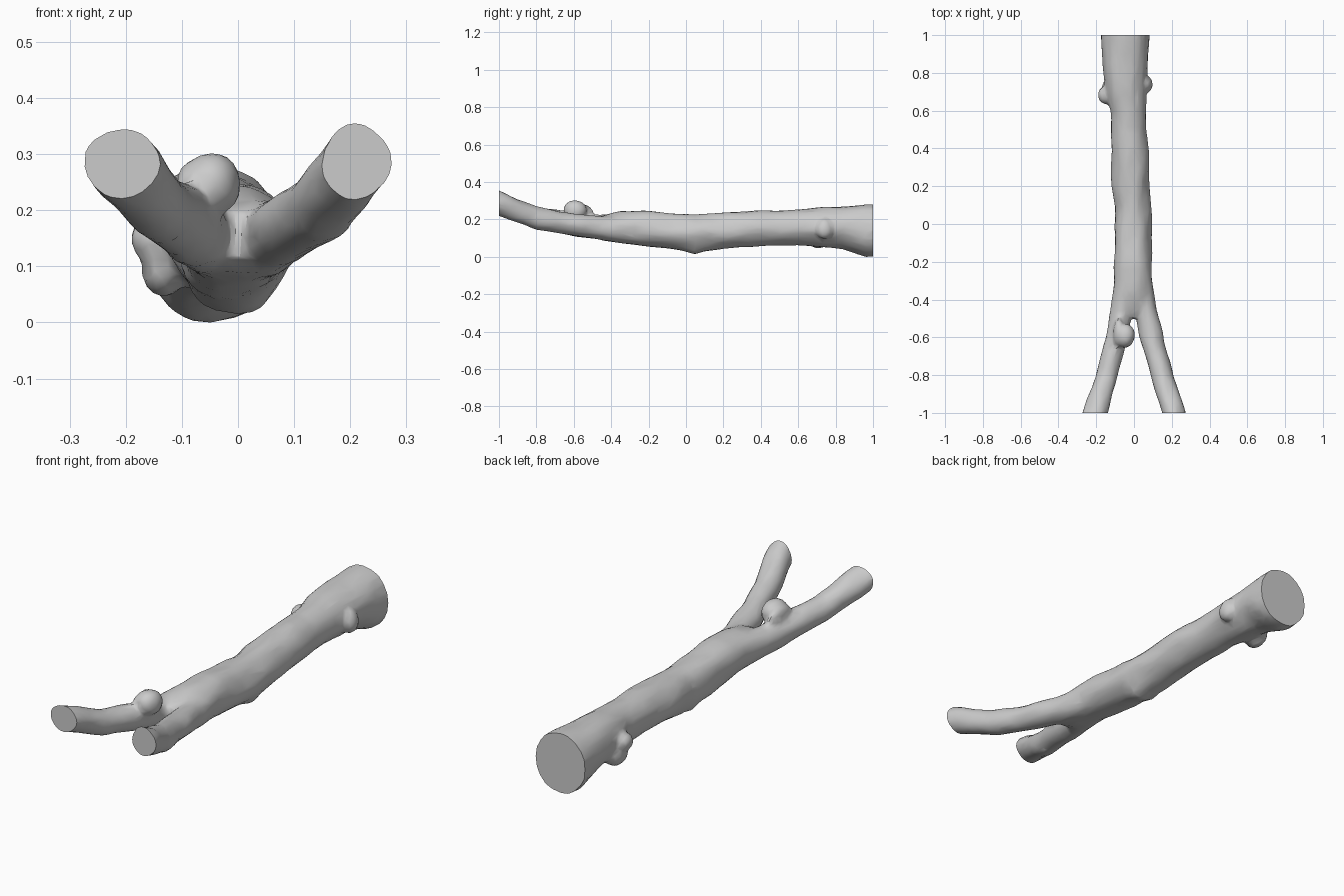
import bpy, bmesh, math
from mathutils import Vector, noise

cube = bpy.data.objects.get("Cube")
if cube:
    bpy.data.objects.remove(cube)

bark = bpy.data.materials.new("grey bark")
bark.use_nodes = True
bark.diffuse_color = (0.6, 0.6, 0.6, 1)
bark.node_tree.nodes["Principled BSDF"].inputs["Base Color"].default_value = (0.6, 0.6, 0.6, 1)

SIDES = 20
bm = bmesh.new()


def limb(stations):
    """Loft oval rings; each station is y, left x, right x, bottom z, top z."""
    rings = []
    for y, x0, x1, z0, z1 in stations:
        ring = []
        for i in range(SIDES):
            a = math.tau * i / SIDES
            ring.append(bm.verts.new(((x0 + x1) / 2 + (x1 - x0) / 2 * math.cos(a), y,
                                      (z0 + z1) / 2 + (z1 - z0) / 2 * math.sin(a))))
        rings.append(ring)
    for a, b in zip(rings, rings[1:]):
        for i in range(SIDES):
            j = (i + 1) % SIDES
            bm.faces.new((a[i], a[j], b[j], b[i]))
    bm.faces.new(rings[0][::-1])
    bm.faces.new(rings[-1])


def knot(center, radii):
    """Rounded stump of a lost twig."""
    made = bmesh.ops.create_icosphere(bm, subdivisions=3, radius=1)
    for v in made["verts"]:
        v.co = Vector(c + r * p for c, r, p in zip(center, radii, v.co))


# Trunk, from the flared butt to the fork
limb([(1.06, -.178, .082, .005, .278), (.96, -.174, .08, -.002, .277),
      (.90, -.168, .075, .022, .272), (.84, -.165, .07, .042, .27),
      (.7, -.155, .066, .055, .262), (.6, -.127, .062, .06, .25),
      (.4, -.12, .075, .058, .246), (.2, -.115, .082, .045, .235),
      (.1, -.106, .087, .028, .225), (.05, -.104, .09, .012, .222),
      (-.02, -.104, .092, .03, .228), (-.2, -.104, .092, .048, .241),
      (-.35, -.107, .1, .072, .241), (-.45, -.11, .105, .088, .222),
      (-.5, -.09, .08, .11, .2)])

# Two branches curving upward
limb([(-.25, -.1, .04, .07, .23), (-.45, -.125, .0, .09, .225),
      (-.6, -.15, -.035, .112, .232), (-.8, -.2, -.085, .15, .265),
      (-.9, -.235, -.11, .183, .3), (-1.06, -.297, -.157, .242, .368)])
limb([(-.25, -.02, .09, .07, .22), (-.45, -.005, .12, .09, .215),
      (-.6, .03, .157, .112, .225), (-.8, .088, .21, .15, .268),
      (-.9, .118, .24, .18, .306), (-1.06, .168, .288, .237, .374)])

# Knots on the branch and on the butt
knot((-.045, -.59, .245), (.05, .06, .053))
knot((-.082, -.57, .235), (.03, .08, .048))
knot((-.145, .685, .145), (.043, .05, .045))
knot((-.13, .71, .10), (.042, .07, .055))
knot((.062, .74, .15), (.032, .045, .055))

mesh = bpy.data.meshes.new("forked_log")
bmesh.ops.recalc_face_normals(bm, faces=bm.faces)
bm.to_mesh(mesh)
bm.free()
log = bpy.data.objects.new("forked_log", mesh)
bpy.context.collection.objects.link(log)


def bake():
    """Replace the mesh by its modified result."""
    graph = bpy.context.evaluated_depsgraph_get()
    graph.update()
    result = bpy.data.meshes.new_from_object(log.evaluated_get(graph))
    log.modifiers.clear()
    log.data = result


# Fuse the parts into one skin
remesh = log.modifiers.new("fuse", "REMESH")
remesh.mode = "VOXEL"
remesh.voxel_size = 0.01
soften = log.modifiers.new("soften", "SMOOTH")
soften.factor = 0.5
soften.iterations = 4
bake()

# Lumpy bark
for v in log.data.vertices:
    p = v.co.copy()
    lump = noise.noise(Vector((p.x * 12, p.y * 7, p.z * 12)))
    v.co += v.normal * (0.009 * lump + 0.001)

# Coarse irregular facets
coarse = log.modifiers.new("coarse", "DECIMATE")
coarse.ratio = 0.09
bake()

# Sawn flat ends
bm = bmesh.new()
bm.from_mesh(log.data)
for end in (-1, 1):
    cut = bmesh.ops.bisect_plane(bm, geom=bm.verts[:] + bm.edges[:] + bm.faces[:],
                                 plane_co=(0, end, 0), plane_no=(0, end, 0), clear_outer=True)
    rim = [e for e in cut["geom_cut"] if isinstance(e, bmesh.types.BMEdge)]
    bmesh.ops.holes_fill(bm, edges=rim, sides=0)
lowest = min(v.co.z for v in bm.verts)
for v in bm.verts:
    v.co.z -= lowest
bmesh.ops.recalc_face_normals(bm, faces=bm.faces)
bm.to_mesh(log.data)
bm.free()

log.data.materials.clear()
log.data.materials.append(bark)
bpy.context.view_layer.objects.active = log
log.select_set(True)
bpy.ops.object.shade_smooth_by_angle(angle=math.radians(35))
